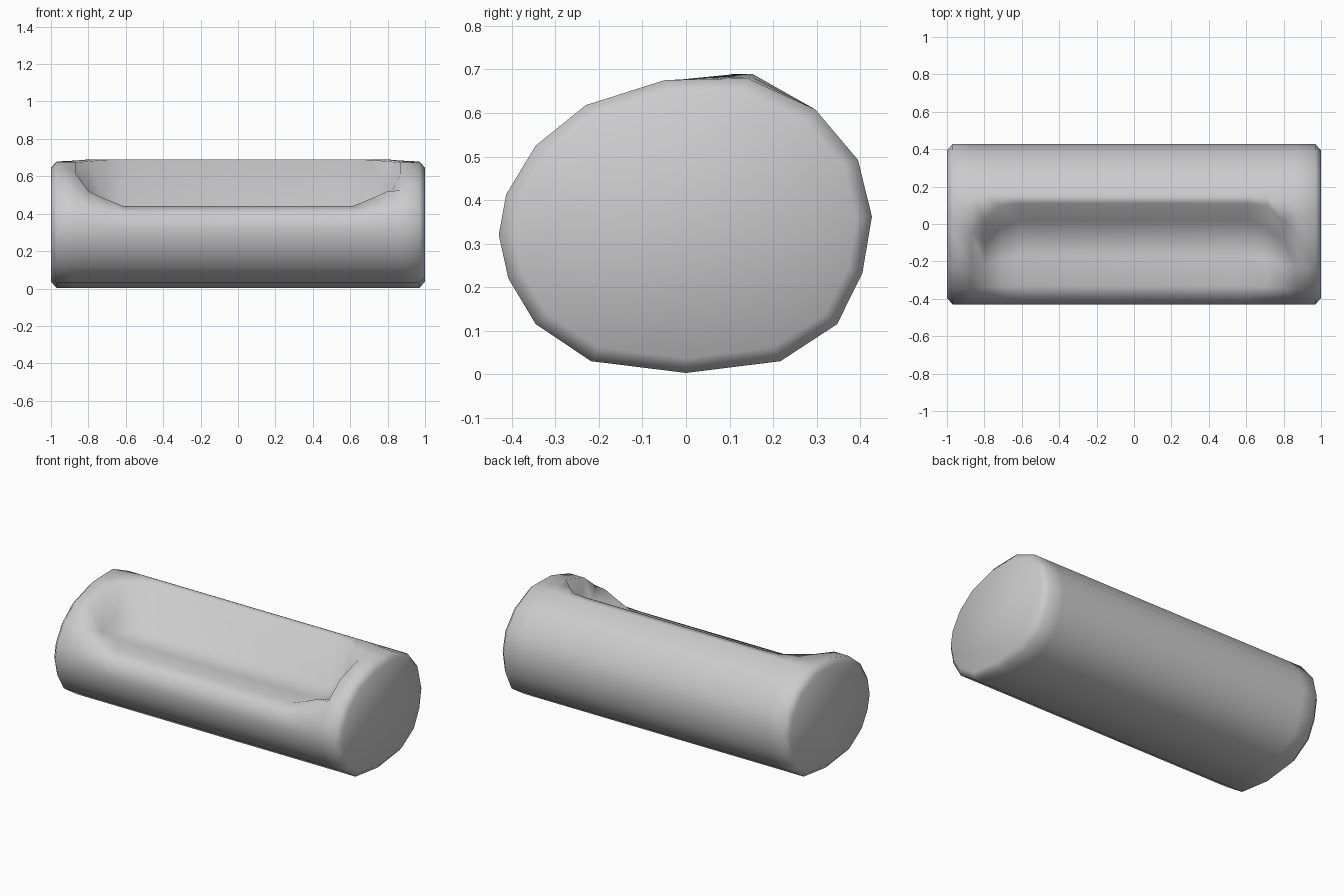
import bpy, bmesh

if "Cube" in bpy.data.objects:
    bpy.data.objects.remove(bpy.data.objects["Cube"])

# Lower and back part of the cross-section (y, z), same along the whole log
base = [(-.43, .32), (-.408, .22), (-.345, .115), (-.218, .03), (0, .003),
        (.217, .03), (.347, .115), (.405, .232), (.427, .362), (.395, .492),
        (.297, .608)]

# Top part per station: half-length x, then back crest, rim, wall foot, floor, lip, front
stations = [
    (.97, [(.143, .679), (.05, .678), (-.05, .675), (-.23, .618), (-.345, .525), (-.413, .413)]),
    (.87, [(.148, .684), (.05, .68), (-.05, .673), (-.23, .618), (-.345, .525), (-.413, .413)]),
    (.80, [(.152, .69), (.02, .68), (-.09, .51), (-.21, .47), (-.34, .52), (-.413, .413)]),
    (.71, [(.152, .69), (.10, .688), (-.02, .46), (-.19, .435), (-.335, .48), (-.413, .41)]),
    (.61, [(.152, .69), (.11, .69), (.02, .44), (-.17, .42), (-.33, .44), (-.413, .405)]),
]

bm = bmesh.new()


def ring(x, pts):
    return [bm.verts.new((x, y, z)) for y, z in pts]


# Small end chamfer ring, shrunk about the middle of the section
end = [(y * .92, .343 + (z - .343) * .9) for y, z in base + stations[0][1]]
half = [(1.0, end)] + [(x, base + top) for x, top in stations]
sections = [(-x, p) for x, p in half] + [(x, p) for x, p in reversed(half)]
rings = [ring(x, p) for x, p in sections]

# Skin between rings and end caps
for a, b in zip(rings, rings[1:]):
    n = len(a)
    for i in range(n):
        j = (i + 1) % n
        bm.faces.new((a[i], a[j], b[j], b[i]))
bm.faces.new(rings[0])
bm.faces.new(rings[-1])
bmesh.ops.recalc_face_normals(bm, faces=bm.faces)
for f in bm.faces:
    f.smooth = True

mesh = bpy.data.meshes.new("log_bench")
bm.to_mesh(mesh)
bm.free()
log = bpy.data.objects.new("log_bench", mesh)
bpy.context.collection.objects.link(log)
